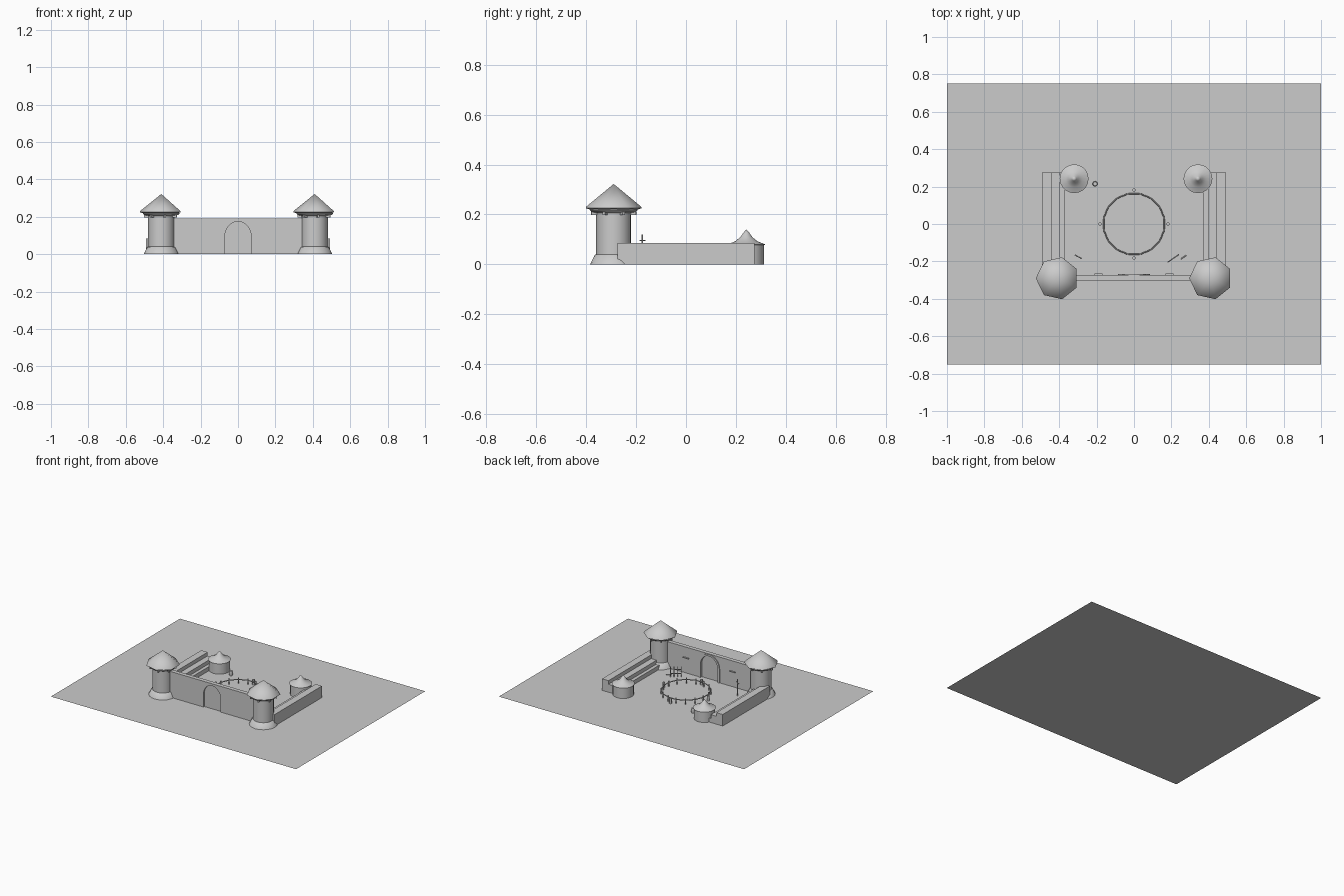
import bpy, bmesh
from math import pi, sin, cos
from mathutils import Vector

if "Cube" in bpy.data.objects:
    bpy.data.objects.remove(bpy.data.objects["Cube"])


def finish(name, bm, loc=(0, 0, 0), rot=0, smooth=False):
    bmesh.ops.recalc_face_normals(bm, faces=bm.faces)
    me = bpy.data.meshes.new(name)
    bm.to_mesh(me)
    bm.free()
    ob = bpy.data.objects.new(name, me)
    bpy.context.collection.objects.link(ob)
    ob.location = loc
    ob.rotation_euler[2] = rot
    if smooth:
        bpy.ops.object.select_all(action='DESELECT')
        ob.select_set(True)
        bpy.context.view_layer.objects.active = ob
        bpy.ops.object.shade_smooth_by_angle(angle=pi / 3.2)
    return ob


def lathe(name, profile, n, loc, phase=0.0, smooth=True):
    """Revolve (radius, height) pairs; a zero radius makes a tip."""
    bm = bmesh.new()
    rings = []
    for r, z in profile:
        k = 1 if r == 0 else n
        rings.append([bm.verts.new((r * cos(phase + 2 * pi * i / n),
                                    r * sin(phase + 2 * pi * i / n), z)) for i in range(k)])
    for a, b in zip(rings, rings[1:]):
        for i in range(n):
            j = (i + 1) % n
            q = [a[i % len(a)], a[j % len(a)], b[j % len(b)], b[i % len(b)]]
            bm.faces.new(list(dict.fromkeys(q)))
    for ring in (rings[0], rings[-1]):
        if len(ring) > 2:
            bm.faces.new(ring)
    return finish(name, bm, loc, 0, smooth)


def box(name, size, loc, rot=0):
    bm = bmesh.new()
    bmesh.ops.create_cube(bm, size=1)
    bmesh.ops.scale(bm, vec=size, verts=bm.verts)
    return finish(name, bm, loc, rot)


def extrude(name, pts, vec):
    bm = bmesh.new()
    f = bm.faces.new([bm.verts.new(p) for p in pts])
    g = bmesh.ops.extrude_face_region(bm, geom=[f], use_keep_orig=True)
    bmesh.ops.translate(bm, vec=vec, verts=[v for v in g['geom'] if isinstance(v, bmesh.types.BMVert)])
    return finish(name, bm)


def rod(name, a, b, r):
    a, b = Vector(a), Vector(b)
    ob = lathe(name, [(r, 0), (r, (b - a).length)], 6, a)
    ob.rotation_euler = (b - a).to_track_quat('Z', 'Y').to_euler()
    return ob


def arch(w, spring, top, y):
    arc = [(w * cos(pi * i / 16), y, spring + (top - spring) * sin(pi * i / 16)) for i in range(17)]
    return [(w, y, 0)] + arc + [(-w, y, 0)]


# Ground sheet
bm = bmesh.new()
bmesh.ops.create_grid(bm, x_segments=1, y_segments=1, size=1)
bmesh.ops.scale(bm, vec=(1, 0.752, 1), verts=bm.verts)
finish("ground_plate", bm)

# Front wall with gate opening, recessed door and rear arch trim
gate = arch(0.07, 0.095, 0.175, -0.302)
extrude("front_wall", [(0.38, -0.302, 0)] + gate +
        [(-0.38, -0.302, 0), (-0.38, -0.302, 0.19), (0.38, -0.302, 0.19)], (0, 0.03, 0))
extrude("gate_door", arch(0.07, 0.095, 0.175, -0.292), (0, 0.008, 0))
extrude("gate_trim", arch(0.085, 0.1, 0.188, -0.272) + arch(0.07, 0.095, 0.175, -0.272)[::-1],
        (0, 0.005, 0))

for s in (-1, 1):
    # Corner towers: flared foot, round shaft, seven-sided roof on brackets
    at = (s * 0.41, -0.29, 0)
    lathe("tower_body", [(0.095, 0), (0.076, 0.038), (0.07, 0.04), (0.07, 0.21)], 20, at)
    lathe("tower_collar", [(0.07, 0.205), (0.092, 0.21), (0.098, 0.218), (0.09, 0.225)], 14, at, pi)
    lathe("tower_roof", [(0.085, 0.215), (0.115, 0.225), (0.113, 0.231), (0, 0.322)], 7, at, pi)
    for i in range(7):
        a = pi + 2 * pi * i / 7
        box("tower_bracket", (0.028, 0.01, 0.012),
            (at[0] + 0.078 * cos(a), at[1] + 0.078 * sin(a), 0.203), a)

    # Stepped spectator stands
    prof = [(0.492, 0), (0.492, 0.085), (0.44, 0.085), (0.44, 0.058),
            (0.395, 0.058), (0.395, 0.03), (0.37, 0.03), (0.37, 0)]
    extrude("stepped_stand", [(s * x, -0.275, z) for x, z in prof], (0, 0.55, 0))

    # Wall ledges inside the front wall
    box("wall_ledge", (0.045, 0.008, 0.006), (s * 0.19, -0.268, 0.112))

# Round huts with concave roofs
for x in (-0.32, 0.342):
    lathe("hut_wall", [(0.071, 0), (0.071, 0.08)], 20, (x, 0.242, 0))
    lathe("hut_roof", [(0.07, 0.077), (0.077, 0.079), (0.045, 0.092), (0.025, 0.108),
                       (0.012, 0.126), (0, 0.14)], 20, (x, 0.242, 0))

# Barrel by the hut
lathe("barrel", [(0.011, 0), (0.014, 0.016), (0.011, 0.034)], 12, (-0.208, 0.215, 0))

# Ring fence: posts, one rail, and four marker posts outside
N = 16
ring = [(0.165 * cos(2 * pi * (i + .5) / N), 0.165 * sin(2 * pi * (i + .5) / N), 0) for i in range(N)]
for i, p in enumerate(ring):
    q = ring[(i + 1) % N]
    lathe("fence_post", [(0.005, 0), (0.005, 0.042)], 6, p)
    rod("fence_rail", (p[0], p[1], 0.03), (q[0], q[1], 0.03), 0.0035)
for i in range(4):
    a = i * pi / 2
    lathe("marker_post", [(0.009, 0), (0.009, 0.038)], 10, (0.181 * cos(a), 0.181 * sin(a), 0))

# Weapon rack with upright poles
p0, p1 = Vector((0.182, -0.203, 0)), Vector((0.24, -0.163, 0))
for z in (0.025, 0.055):
    rod("rack_rail", p0 + Vector((0, 0, z)), p1 + Vector((0, 0, z)), 0.003)
for i in range(4):
    p = p0.lerp(p1, i / 3)
    rod("rack_pole", p, p + Vector((0, 0, 0.075)), 0.0025)
rod("loose_beam", (0.25, -0.187, 0.004), (0.28, -0.167, 0.004), 0.003)

# Practice post with crossbar
rod("practice_post", (-0.298, -0.175, 0), (-0.298, -0.175, 0.12), 0.004)
rod("practice_crossbar", (-0.316, -0.165, 0.095), (-0.28, -0.185, 0.095), 0.003)
